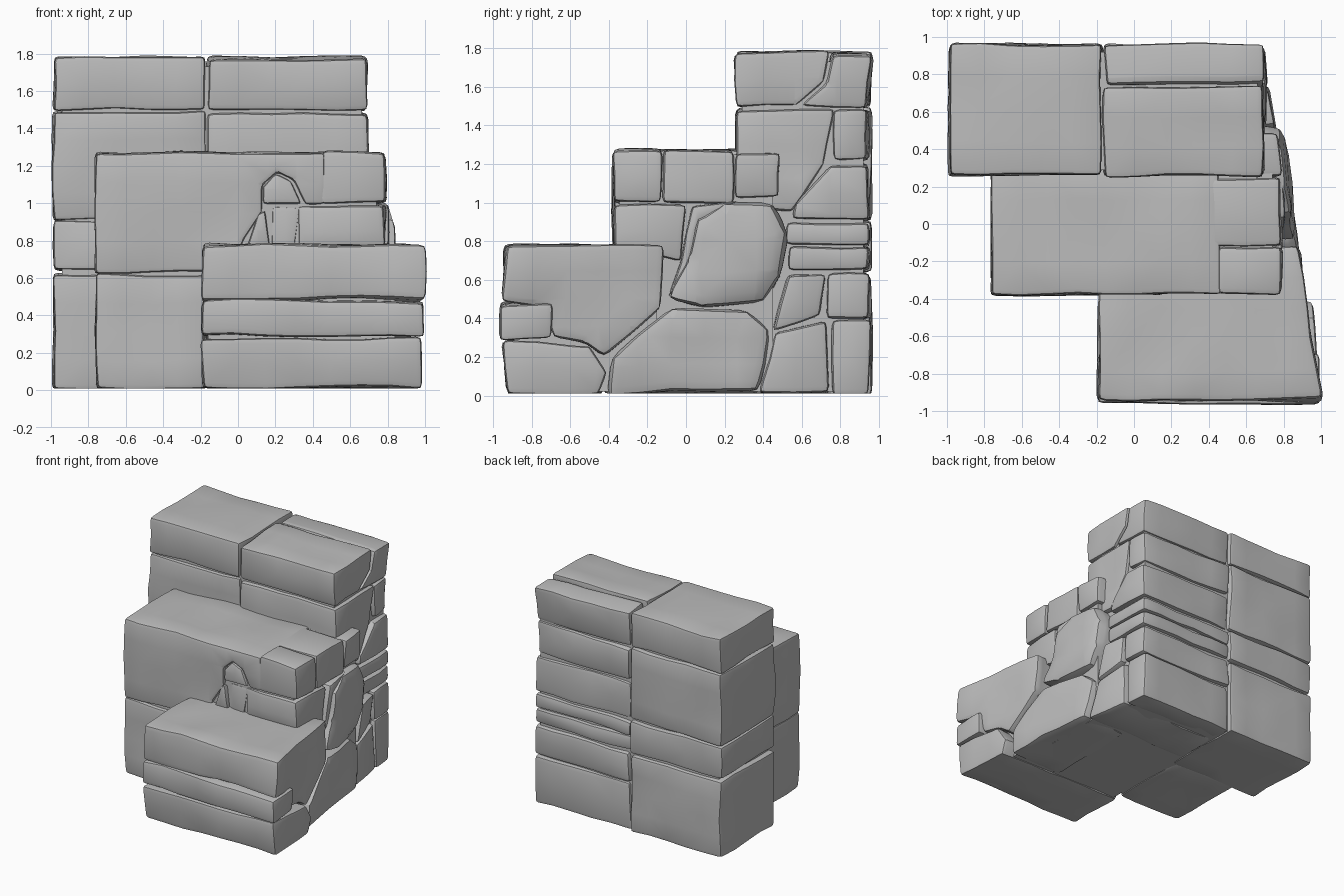
import bpy
import bmesh
import math
from mathutils import Vector, noise

default_cube = bpy.data.objects.get("Cube")
if default_cube:
    bpy.data.objects.remove(default_cube, do_unlink=True)

stone_grey = bpy.data.materials.new("stone grey")
stone_grey.use_nodes = True
GREY = (0.5, 0.5, 0.5, 1)
stone_grey.diffuse_color = GREY
stone_grey.node_tree.nodes["Principled BSDF"].inputs["Base Color"].default_value = GREY

stones = []


def finish(name, bm, bevel, rough):
    """Round the edges, grid the faces and roughen the surface of one stone."""
    bmesh.ops.recalc_face_normals(bm, faces=bm.faces)
    if bevel:
        bmesh.ops.bevel(bm, geom=bm.edges[:], offset=bevel, segments=2,
                        profile=0.6, affect='EDGES', clamp_overlap=True)
    for axis in range(3):
        normal = Vector([float(i == axis) for i in range(3)])
        lo = min(v.co[axis] for v in bm.verts)
        hi = max(v.co[axis] for v in bm.verts)
        cuts = max(2, round((hi - lo) / 0.16))
        for i in range(1, cuts):
            bmesh.ops.bisect_plane(bm, geom=bm.verts[:] + bm.edges[:] + bm.faces[:],
                                   plane_co=normal * (lo + (hi - lo) * i / cuts),
                                   plane_no=normal)
    offset = Vector((len(stones) * 1.7, 0, 0))
    for v in bm.verts:
        v.co += noise.noise_vector(v.co * 3 + offset) * rough
        v.co.z = max(v.co.z, 0.01)
    bmesh.ops.triangulate(bm, faces=bm.faces)
    mesh = bpy.data.meshes.new(name)
    bm.to_mesh(mesh)
    bm.free()
    mesh.materials.append(stone_grey)
    obj = bpy.data.objects.new(name, mesh)
    bpy.context.collection.objects.link(obj)
    stones.append(obj)


def prism(name, place, outline, near, far, bevel, rough):
    """Join an outline at two depths; near and far are functions of the point."""
    bm = bmesh.new()
    rings = [[bm.verts.new(place(p, depth(p))) for p in outline] for depth in (near, far)]
    for ring in rings:
        bm.faces.new(ring)
    a, b = rings
    for i in range(len(a)):
        j = (i + 1) % len(a)
        bm.faces.new((a[i], a[j], b[j], b[i]))
    finish(name, bm, bevel, rough)


def rect(a0, a1, b0, b1):
    return [(a0, b0), (a1, b0), (a1, b1), (a0, b1)]


def side_stone(name, outline, inner, front_x, back_x=None, bevel=0.03, rough=0.02):
    """Outline in y and z; the outer face runs from front_x to back_x."""
    back_x = front_x if back_x is None else back_x
    lo = min(p[0] for p in outline)
    hi = max(p[0] for p in outline)
    prism(name, lambda p, d: (d, p[0], p[1]), outline, lambda p: inner,
          lambda p: front_x + (back_x - front_x) * (p[0] - lo) / (hi - lo), bevel, rough)


def front_stone(name, outline, front_y, back_y, bevel=0.025, rough=0.018):
    """Outline in x and z, running from front_y to back_y."""
    prism(name, lambda p, d: (p[0], d, p[1]), outline,
          lambda p: front_y, lambda p: back_y, bevel, rough)


# Solid cores that close the joints
front_stone("back_core", rect(-.94, .66, .02, 1.73), .29, .92, 0, 0)
front_stone("middle_core", rect(-.74, .74, .02, 1.25), -.345, .45, 0, 0)
front_stone("front_core", rect(-.16, .84, .02, .74), -.89, -.15, 0, 0)

# Back tier, left column
for name, low, high in (("base", .01, .62), ("lower", .64, .9),
                        ("upper", .91, 1.49), ("cap", 1.5, 1.78)):
    front_stone("back_column_" + name, rect(-.985, -.17, low, high), .265, .96)

# Back tier, stones reaching the right side
INNER = -.16
side_stone("back_cap_front", [(.26, 1.5), (.58, 1.5), (.72, 1.62), (.74, 1.78), (.25, 1.77)], INNER, .69)
side_stone("back_cap_rear", [(.6, 1.5), (.94, 1.49), (.96, 1.77), (.75, 1.77), (.73, 1.62)], INNER, .69)
side_stone("back_wall_front", [(.27, .97), (.54, .95), (.72, 1.2), (.76, 1.48), (.26, 1.48)], INNER, .69)
side_stone("back_wall_rear", rect(.77, .95, 1.22, 1.48), INNER, .69, .68)
side_stone("back_wall_lower", [(.55, .91), (.95, .91), (.95, 1.2), (.76, 1.2), (.57, .99)], INNER, .71, .69)
side_stone("back_course_top", rect(.52, .95, .78, .89), INNER, .71, .69)
side_stone("back_course_low", rect(.53, .95, .65, .77), INNER, .72, .69)
side_stone("back_low_front", [(.45, .34), (.69, .42), (.72, .63), (.52, .63)], INNER, .76, .71)
side_stone("back_low_rear", rect(.73, .95, .4, .63), INNER, .71, .69)
side_stone("back_foot_front", [(.38, .01), (.74, .01), (.73, .39), (.46, .33)], INNER, .77, .71)
side_stone("back_foot_rear", rect(.75, .95, .01, .39), INNER, .71, .69)

# Middle tier, front faces
front_stone("middle_slab", [(-.76, .63), (.0, .63), (.03, .8), (.13, .96), (.13, 1.1), (.21, 1.17),
                            (.3, 1.13), (.36, 1.0), (.46, 1.0), (.46, 1.27), (-.76, 1.27)], -.375, .3)
front_stone("middle_base", rect(-.76, -.18, .01, .62), -.375, .3)
front_stone("chip_top", [(.14, 1.0), (.34, 1.0), (.29, 1.12), (.21, 1.16), (.14, 1.09)], -.37, -.2)
front_stone("chip_left", [(.04, .76), (.17, .76), (.16, .97), (.12, .95)], -.375, -.2)
front_stone("chip_right", [(.18, .76), (.3, .76), (.33, .98), (.18, .98)], -.36, -.2)

# Middle tier, right side
side_stone("middle_corner", rect(-.375, -.13, 1.0, 1.27), .45, .79)
side_stone("middle_top_centre", rect(-.12, .25, 1.0, 1.27), .4, .785)
side_stone("middle_top_rear", rect(.26, .49, 1.03, 1.265), .4, .78, .77)
side_stone("middle_lower_corner", [(-.37, .76), (-.03, .7), (.0, .99), (-.37, .99)], .32, .78, .79)
side_stone("wedge", [(-.1, .5), (-.02, .7), (.03, .98), (.26, 1.01), (.08, .9), (.02, .66)], .4, .8)
side_stone("round_boulder", [(-.1, .5), (.1, .45), (.42, .46), (.5, .6), (.52, .85), (.46, 1.0),
                             (.2, 1.01), (.05, .93), (.01, .72)], .4, .88, .79, .06, .035)
side_stone("foot_boulder", [(-.42, .01), (.37, .01), (.44, .35), (.32, .44), (-.08, .45), (-.38, .2)],
           .4, .92, .79, .05, .03)

# Front tier
side_stone("front_block", [(-.95, .49), (-.72, .46), (-.68, .31), (-.52, .28), (-.42, .21), (-.13, .45),
                           (-.12, .78), (-.94, .78)], -.19, 1.0, .88, .035)
side_stone("front_chip", rect(-.96, -.7, .29, .48), -.195, .99, .98)
side_stone("front_base", [(-.93, .01), (-.44, .01), (-.4, .12), (-.5, .26), (-.95, .28)],
           -.19, .99, .96)

# Smooth shading with crisp chiselled edges
bpy.ops.object.select_all(action='DESELECT')
for stone in stones:
    stone.select_set(True)
bpy.context.view_layer.objects.active = stones[0]
bpy.ops.object.shade_smooth_by_angle(angle=math.radians(32))
